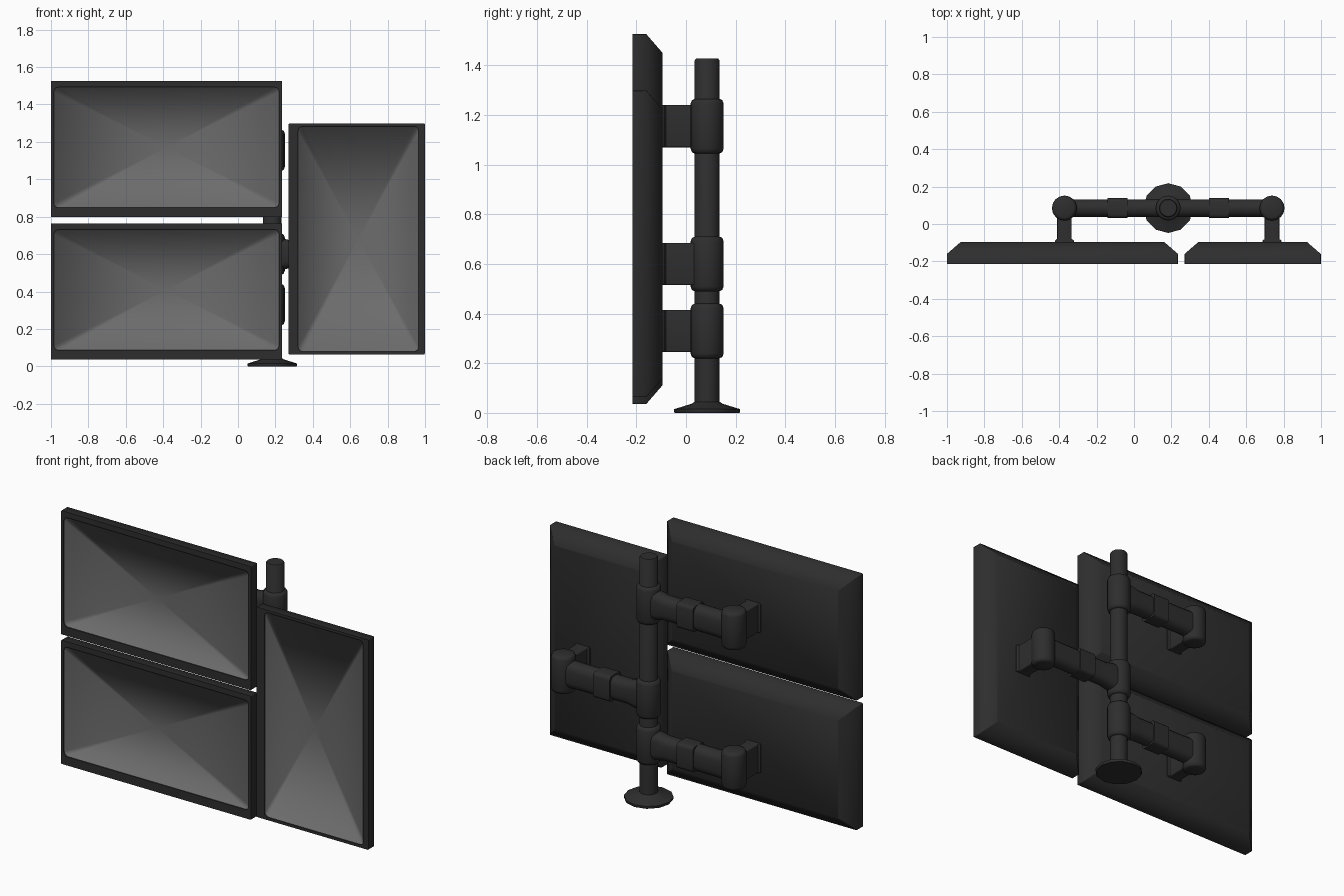
import bpy, bmesh, math
from mathutils import Vector

if "Cube" in bpy.data.objects:
    bpy.data.objects.remove(bpy.data.objects["Cube"])

PX, PY = 0.183, 0.085            # pole axis


def material(name, rgb):
    m = bpy.data.materials.new(name)
    m.diffuse_color = (*rgb, 1)
    m.use_nodes = True
    m.node_tree.nodes["Principled BSDF"].inputs["Base Color"].default_value = m.diffuse_color
    return m


FRAME = material("charcoal plastic", (0.027, 0.027, 0.027))
SCREEN = material("grey screen", (0.15, 0.15, 0.15))


def rounded_rect(w, h, r, k=3, cx=0, cy=0):
    """Points of a rounded rectangle, (k + 1) per corner."""
    pts = []
    for q, (sx, sy) in enumerate([(1, 1), (-1, 1), (-1, -1), (1, -1)]):
        for i in range(k + 1):
            a = (q + i / k) * math.pi / 2
            pts.append((cx + sx * (w / 2 - r) + r * math.cos(a),
                        cy + sy * (h / 2 - r) + r * math.sin(a)))
    return pts


def loft(name, rings, screen_end=False, smooth_angle=40):
    """Skin rings of points; cap both ends, or end in a smooth-shaded screen fan."""
    bm = bmesh.new()
    vs = [[bm.verts.new(p) for p in ring] for ring in rings]
    n = len(vs[0])
    for a, b in zip(vs, vs[1:]):
        for i in range(n):
            bm.faces.new((a[i], a[(i + 1) % n], b[(i + 1) % n], b[i]))
    bm.faces.new(vs[0])
    soft = set()
    if screen_end:
        c = bm.verts.new(sum((Vector(p) for p in rings[-1]), Vector()) / n)
        for i in range(n):
            f = bm.faces.new((vs[-1][i], vs[-1][(i + 1) % n], c))
            f.material_index = 1
            soft.update(f.edges)
    else:
        bm.faces.new(vs[-1])
    bmesh.ops.recalc_face_normals(bm, faces=bm.faces)
    for f in bm.faces:
        f.smooth = True
    for e in bm.edges:
        e.smooth = e in soft or e.calc_face_angle(0) < math.radians(smooth_angle)
    me = bpy.data.meshes.new(name)
    bm.to_mesh(me)
    bm.free()
    me.materials.append(FRAME)
    if screen_end:
        me.materials.append(SCREEN)
    ob = bpy.data.objects.new(name, me)
    bpy.context.collection.objects.link(ob)
    return ob


def lathe(name, x, y, profile, n=16):
    """Turn (radius, z) points about a vertical axis."""
    return loft(name, [[(x + r * math.cos(2 * math.pi * i / n),
                         y + r * math.sin(2 * math.pi * i / n), z) for i in range(n)]
                       for r, z in profile], smooth_angle=50)


def monitor(name, cx, cz, portrait=False):
    w, h = 1.235, 0.728

    def ring(y, ww, hh, r, dv=0):
        pts = rounded_rect(ww, hh, r, 4, 0, dv)
        if portrait:
            pts = [(v, -u) for u, v in pts]
        return [(cx + u, y, cz + v) for u, v in pts]

    sw, sh = w - 0.032, h - 0.084
    loft(name, [ring(-0.095, w - 0.15, h - 0.15, 0.004),    # flat back
                ring(-0.16, w, h, 0.004),                   # chamfer
                ring(-0.215, w, h, 0.004),                  # sides
                ring(-0.215, sw, sh, 0.025, 0.009),         # bezel
                ring(-0.205, sw, sh, 0.025, 0.009)],        # recessed screen
         screen_end=True, smooth_angle=60)


def joint(name, x, z):
    """Rounded upright cylinder used for collars and elbows."""
    lathe(name, x, PY, [(0.050, z - 0.11), (0.061, z - 0.105), (0.067, z - 0.09),
                        (0.067, z + 0.09), (0.061, z + 0.105), (0.050, z + 0.11)])


def arm(name, z, s):
    """Collar, two arm links with hinge, elbow and screen bracket on side s."""
    def bar(part, sections):
        loft(f"{name}_{part}", [[(PX + s * d, PY + u, z + v)
                                 for u, v in rounded_rect(w, h, r)]
                                for d, w, h, r in sections])

    joint(f"{name}_collar", PX, z)
    bar("inner_link", [(0, 0.096, 0.17, 0.04), (0.07, 0.096, 0.16, 0.04),
                       (0.12, 0.094, 0.138, 0.04), (0.23, 0.094, 0.138, 0.04)])
    bar("hinge", [(0.217, 0.106, 0.15, 0.02), (0.325, 0.106, 0.15, 0.02)])
    bar("outer_link", [(0.32, 0.094, 0.15, 0.042), (0.45, 0.094, 0.15, 0.042),
                       (0.555, 0.094, 0.16, 0.042)])
    ex = PX + s * 0.555
    joint(f"{name}_elbow", ex, z)
    loft(f"{name}_bracket", [[(ex + u, y, z + v)
                              for u, v in rounded_rect(w, 0.17, 0.006)]
                             for y, w in ((PY, 0.078), (-0.08, 0.078),
                                          (-0.088, 0.1), (-0.097, 0.1))])


# Stand
lathe("base_disc", PX, PY, [(0.13, 0), (0.133, 0.004), (0.133, 0.015), (0.062, 0.037),
                            (0.05, 0.045)], 12)
lathe("pole", PX, PY, [(0.05, 0.02), (0.05, 1.42), (0.045, 1.427)])

# Arms and screens
arm("lower_left_arm", 0.33, -1)
arm("right_arm", 0.60, 1)
arm("upper_left_arm", 1.155, -1)
monitor("lower_left_monitor", -0.3825, 0.40)
monitor("upper_left_monitor", -0.3825, 1.162)
monitor("right_monitor", 0.6345, 0.681, portrait=True)
